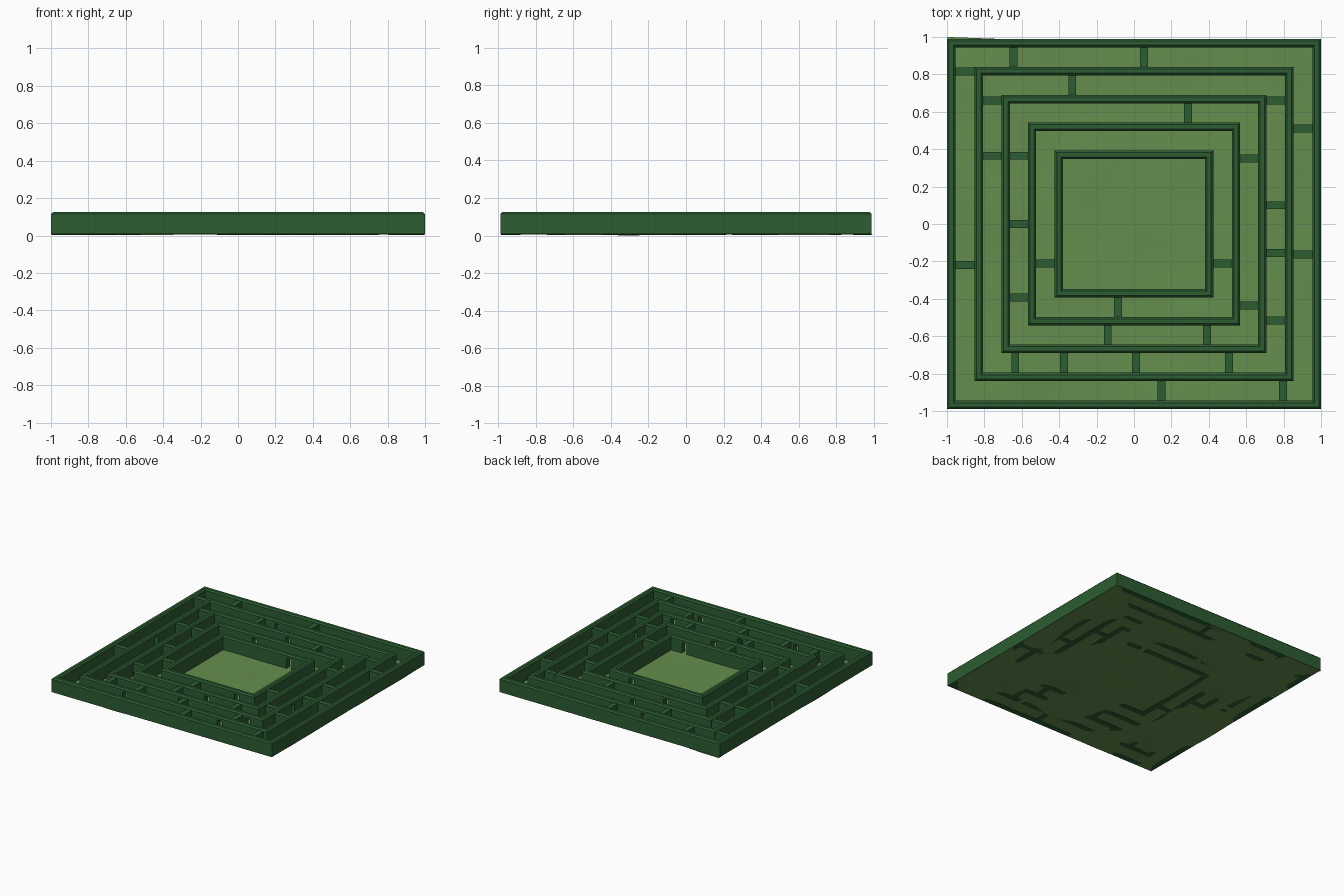
import bpy, bmesh
from mathutils import Vector, noise

if "Cube" in bpy.data.objects:
    bpy.data.objects.remove(bpy.data.objects["Cube"])

BASE, TOP, T, CH = 0.008, 0.125, 0.045, 0.011


def material(name, rgb):
    m = bpy.data.materials.new(name)
    m.diffuse_color = (*rgb, 1)
    m.use_nodes = True
    m.node_tree.nodes["Principled BSDF"].inputs["Base Color"].default_value = m.diffuse_color
    return m


hedge = material("hedge_green", (0.026, 0.11, 0.032))
grass = material("grass_green", (0.13, 0.27, 0.075))


def finish(bm, name, mat):
    bmesh.ops.recalc_face_normals(bm, faces=bm.faces)
    me = bpy.data.meshes.new(name)
    bm.to_mesh(me)
    bm.free()
    ob = bpy.data.objects.new(name, me)
    bpy.context.collection.objects.link(ob)
    if mat:
        me.materials.append(mat)
    return ob


def add_box(bm, x0, x1, y0, y1, z0, z1):
    r = bmesh.ops.create_cube(bm, size=1)
    for v in r["verts"]:
        v.co = Vector(((x0 + x1) / 2 + v.co.x * (x1 - x0),
                       (y0 + y1) / 2 + v.co.y * (y1 - y0),
                       (z0 + z1) / 2 + v.co.z * (z1 - z0)))


def ring(name, a, b):
    """Square hedge: chamfered wall section mitred around four corners."""
    section = [(0, BASE), (0, TOP - CH), (CH, TOP), (T - CH, TOP), (T, TOP - CH), (T, BASE)]
    bm = bmesh.new()
    loops = []
    for sx, sy in ((-1, -1), (1, -1), (1, 1), (-1, 1)):
        loops.append([bm.verts.new((sx * (a - i), sy * (b - i), z)) for i, z in section])
    n = len(section)
    for k in range(4):
        p, q = loops[k], loops[(k + 1) % 4]
        for i in range(n):
            j = (i + 1) % n
            bm.faces.new((p[i], q[i], q[j], p[j]))
    return finish(bm, name, hedge)


def wall_span(size, side, c, half, depth0, depth1):
    """Footprint centred at c along a side, between two distances from centre."""
    if side in "NS":
        s = 1 if side == "N" else -1
        lo, hi = sorted((s * depth0, s * depth1))
        return c - half, c + half, lo, hi
    s = 1 if side == "E" else -1
    lo, hi = sorted((s * depth0, s * depth1))
    return lo, hi, c - half, c + half


SIZES = [(1.0, 0.99), (0.853, 0.84), (0.709, 0.69), (0.568, 0.543), (0.424, 0.393)]

# Low doorways through the inner hedges (the tops stay continuous)
DOORS = [
    [],
    [("S", -0.44), ("S", 0.42), ("N", -0.2), ("W", 0.1)],
    [("S", -0.04), ("S", 0.57), ("N", 0.0), ("E", -0.3)],
    [("S", 0.1), ("N", -0.2)],
    [("N", 0.22), ("S", 0.26)],
]
for k, (a, b) in enumerate(SIZES):
    ob = ring(f"hedge_ring_{k + 1}", a, b)
    if DOORS[k]:
        bm = bmesh.new()
        for side, c in DOORS[k]:
            d = b if side in "NS" else a
            add_box(bm, *wall_span(None, side, c, 0.022, d - T - 0.01, d + 0.01), -0.05, 0.095)
        cutter = finish(bm, "door_cutter", None)
        cutter.hide_render = True
        mod = ob.modifiers.new("doors", "BOOLEAN")
        mod.operation = "DIFFERENCE"
        mod.solver = "EXACT"
        mod.object = cutter
        bpy.context.view_layer.objects.active = ob
        bpy.ops.object.modifier_apply(modifier=mod.name)
        bpy.data.objects.remove(cutter)

# Cross hedges that block each corridor, by side
CROSS = [
    {"N": (-0.645, 0.053), "W": (0.815, -0.22), "E": (0.51, -0.163), "S": (0.147, 0.797)},
    {"N": (-0.33,), "W": (0.66, 0.365), "E": (0.66, 0.10, -0.155, -0.515),
     "S": (-0.635, -0.375, 0.01, 0.508)},
    {"N": (0.288,), "W": (0.365, 0.0, -0.393), "E": (0.35, -0.436), "S": (-0.14, 0.39)},
    {"W": (-0.212,), "E": (-0.212,), "S": (-0.086,)},
]
for k, sides in enumerate(CROSS):
    bm = bmesh.new()
    for side, places in sides.items():
        axis = 1 if side in "NS" else 0
        outer, inner = SIZES[k][axis] - T + 0.006, SIZES[k + 1][axis] - 0.006
        for c in places:
            add_box(bm, *wall_span(None, side, c, 0.021, inner, outer), BASE, 0.112)
    finish(bm, f"cross_hedges_{k + 1}", hedge)

# Gently uneven lawn
bm = bmesh.new()
bmesh.ops.create_grid(bm, x_segments=40, y_segments=40, size=1)
for v in bm.verts:
    back = v.co.y > 0.999
    v.co.x *= 0.998
    v.co.y *= 0.985
    if back:
        v.co.y += 0.015 * max(0, (-v.co.x - 0.6) / 0.4)
    v.co.z = max(0.0, 0.007 + 0.008 * noise.noise(Vector((v.co.x * 3, v.co.y * 3, 0.4))))
lawn = finish(bm, "lawn", grass)
if lawn.data.polygons[0].normal.z < 0:
    lawn.data.flip_normals()
for p in lawn.data.polygons:
    p.use_smooth = True
